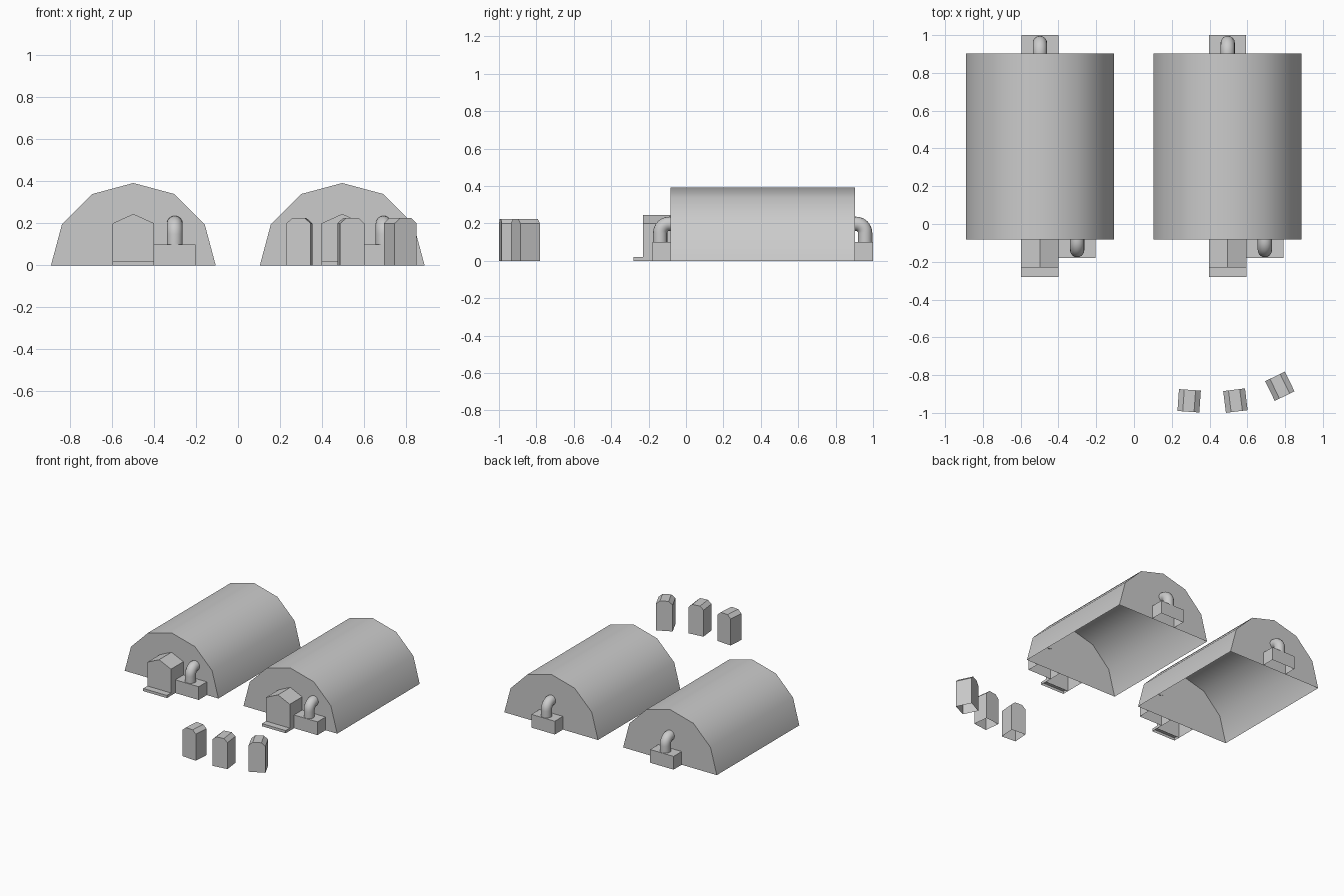
import bpy, bmesh
from math import cos, sin, pi, radians
from mathutils import Matrix, Vector

if "Cube" in bpy.data.objects:
    bpy.data.objects.remove(bpy.data.objects["Cube"])


def finish(bm, name, matrix, smooth=False):
    bmesh.ops.recalc_face_normals(bm, faces=bm.faces)
    me = bpy.data.meshes.new(name)
    bm.to_mesh(me)
    bm.free()
    ob = bpy.data.objects.new(name, me)
    bpy.context.collection.objects.link(ob)
    ob.matrix_world = matrix
    if smooth:
        bpy.ops.object.select_all(action='DESELECT')
        ob.select_set(True)
        bpy.context.view_layer.objects.active = ob
        bpy.ops.object.shade_smooth_by_angle(angle=radians(40))
    return ob


def shell(name, profile, y0, y1, matrix, back=True, smooth=False):
    """Extrude an x-z profile along y, leaving the underside open."""
    bm = bmesh.new()
    a = [bm.verts.new((x, y0, z)) for x, z in profile]
    b = [bm.verts.new((x, y1, z)) for x, z in profile]
    bm.faces.new(a)
    if back:
        bm.faces.new(b)
    for i in range(len(profile) - 1):
        bm.faces.new((a[i], a[i + 1], b[i + 1], b[i]))
    return finish(bm, name, matrix, smooth)


def block(name, half, height, y0, y1, matrix):
    return shell(name, [(-half, 0), (-half, height), (half, height), (half, 0)],
                 y0, y1, matrix)


def elbow(name, matrix, r=0.038, bend=0.049, sides=16, steps=8):
    """Pipe rising from z = 0.1, then bending back to the wall (+y)."""
    rings = [(0, 0.1, 0)]
    for i in range(steps + 1):
        t = pi / 2 * i / steps
        rings.append((bend * (1 - cos(t)), 0.149 + bend * sin(t), t))
    rings.append((0.06, 0.198, pi / 2))
    bm = bmesh.new()
    loops = []
    for y, z, t in rings:
        side = Vector((0, cos(t), -sin(t)))
        c = Vector((0, y, z))
        loops.append([bm.verts.new(c + Vector((r * cos(k), 0, 0)) + side * r * sin(k))
                      for k in (2 * pi * j / sides for j in range(sides))])
    for p, q in zip(loops, loops[1:]):
        for j in range(sides):
            k = (j + 1) % sides
            bm.faces.new((p[j], p[k], q[k], q[j]))
    bm.faces.new(loops[-1])
    return finish(bm, name, matrix, True)


FRONT, BACK, R = -0.083, 0.903, 0.392
arch = [(-R * cos(pi * i / 6), R * sin(pi * i / 6)) for i in range(7)]
porch = [(-0.099, 0), (-0.099, 0.2), (0, 0.245), (0.099, 0.2), (0.099, 0)]

# Two arched huts, each with a porch, step and two vents
for cx in (-0.498, 0.496):
    at = Matrix.Translation((cx, 0, 0))
    shell("hut_shell", arch, FRONT, BACK, at, smooth=True)
    shell("porch", porch, -0.231, FRONT, at, back=False)
    block("door_step", 0.099, 0.02, -0.28, -0.231, at)
    vents = (("front_vent", Matrix.Translation((cx + 0.197, FRONT, 0))),
             ("back_vent", Matrix.Translation((cx, BACK, 0)) @ Matrix.Rotation(pi, 4, 'Z')))
    for name, m in vents:
        block(name + "_box", 0.098, 0.1, -0.097, 0, m)
        elbow(name + "_pipe", m @ Matrix.Translation((0, -0.055, 0)))

# Three small free-standing booths with chamfered tops
booth = [(-0.058, 0), (-0.058, 0.2), (-0.03, 0.225), (0.03, 0.225), (0.058, 0.2), (0.058, 0)]
for x, y, deg in ((0.292, -0.936, -4), (0.537, -0.935, 7), (0.772, -0.859, 26)):
    m = Matrix.Translation((x, y, 0)) @ Matrix.Rotation(radians(deg), 4, 'Z')
    shell("booth", booth, -0.058, 0.058, m)
